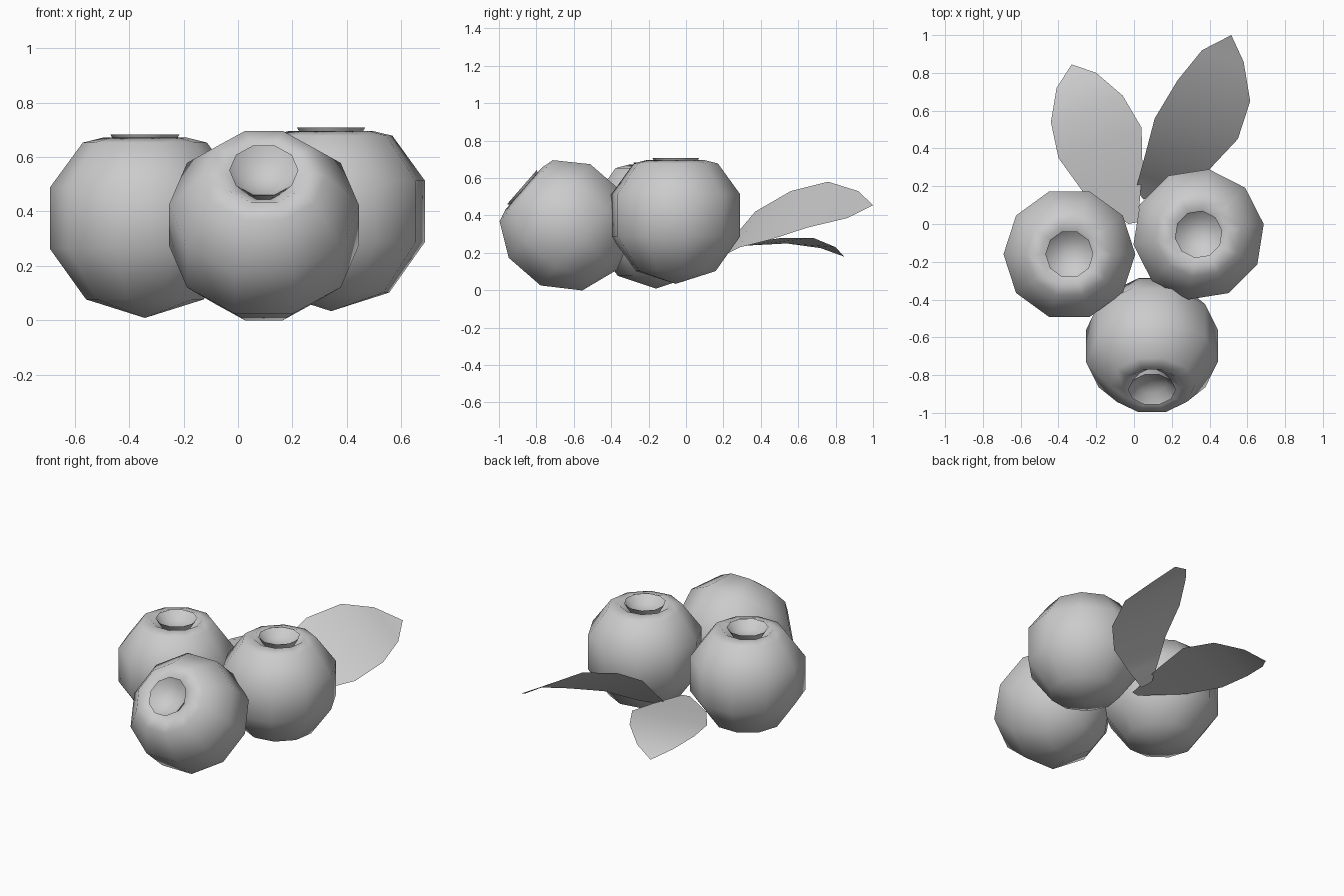
import bpy, bmesh, math
from mathutils import Matrix, Vector

if "Cube" in bpy.data.objects:
    bpy.data.objects.remove(bpy.data.objects["Cube"])


def finish(name, bm, angle):
    me = bpy.data.meshes.new(name)
    bm.to_mesh(me)
    bm.free()
    ob = bpy.data.objects.new(name, me)
    bpy.context.collection.objects.link(ob)
    bpy.ops.object.select_all(action='DESELECT')
    ob.select_set(True)
    bpy.context.view_layer.objects.active = ob
    bpy.ops.object.shade_smooth_by_angle(angle=math.radians(angle))
    return ob


# Berry profile (radius, height): round body, shoulder, groove, flared crown cup
PROFILE = [(0, -0.364), (0.216, -0.296), (0.349, -0.11), (0.349, 0.115),
           (0.228, 0.28), (0.155, 0.298), (0.085, 0.24), (0.127, 0.31),
           (0.08, 0.265), (0, 0.25)]
SIDES = 10


def berry(name, loc, tilt=0, spin=0):
    bm = bmesh.new()
    rings = []
    for r, z in PROFILE:
        n = SIDES if r else 1
        rings.append([bm.verts.new((r * math.cos(2 * math.pi * i / SIDES),
                                    r * math.sin(2 * math.pi * i / SIDES), z))
                      for i in range(n)])
    for a, b in zip(rings, rings[1:]):
        for i in range(SIDES):
            j = (i + 1) % SIDES
            if len(a) == 1:
                bm.faces.new((a[0], b[j], b[i]))
            elif len(b) == 1:
                bm.faces.new((a[i], a[j], b[0]))
            else:
                bm.faces.new((a[i], a[j], b[j], b[i]))
    m = (Matrix.Translation(loc) @ Matrix.Rotation(math.radians(tilt), 4, 'X')
         @ Matrix.Rotation(math.radians(spin), 4, 'Z'))
    bm.transform(m)
    return finish(name, bm, 110)


def leaf(name, left, right, tip):
    # Strip of quads between two edges, closed with a triangle at the tip
    bm = bmesh.new()
    l = [bm.verts.new(p) for p in left]
    r = [bm.verts.new(p) for p in right]
    t = bm.verts.new(tip)
    for i in range(len(l) - 1):
        bm.faces.new((l[i], r[i], r[i + 1], l[i + 1]))
    bm.faces.new((l[-1], r[-1], t))
    return finish(name, bm, 60)


# Three berries, the front one tipped forward
berry("left_berry", (-0.342, -0.16, 0.373))
berry("right_berry", (0.342, -0.055, 0.398), spin=9)
berry("front_berry", (0.095, -0.643, 0.348), tilt=49)

# Two leaves spreading backwards
leaf("right_leaf",
     [(0.01, 0.18, 0.2), (0.03, 0.26, 0.29),
      (0.06, 0.37, 0.42), (0.11, 0.56, 0.53), (0.23, 0.76, 0.58),
      (0.36, 0.92, 0.53)],
     [(0.05, 0.13, 0.17), (0.2, 0.2, 0.185),
      (0.40, 0.29, 0.23), (0.55, 0.45, 0.27), (0.615, 0.65, 0.335),
      (0.58, 0.86, 0.385)],
     (0.515, 1.0, 0.455))
leaf("left_leaf",
     [(-0.03, 0.0, 0.2), (-0.27, 0.17, 0.225), (-0.40, 0.35, 0.24),
      (-0.44, 0.54, 0.25), (-0.41, 0.72, 0.225)],
     [(0.02, 0.01, 0.2), (0.045, 0.28, 0.24), (0.04, 0.51, 0.28),
      (-0.06, 0.68, 0.28), (-0.2, 0.80, 0.23)],
     (-0.33, 0.845, 0.18))
